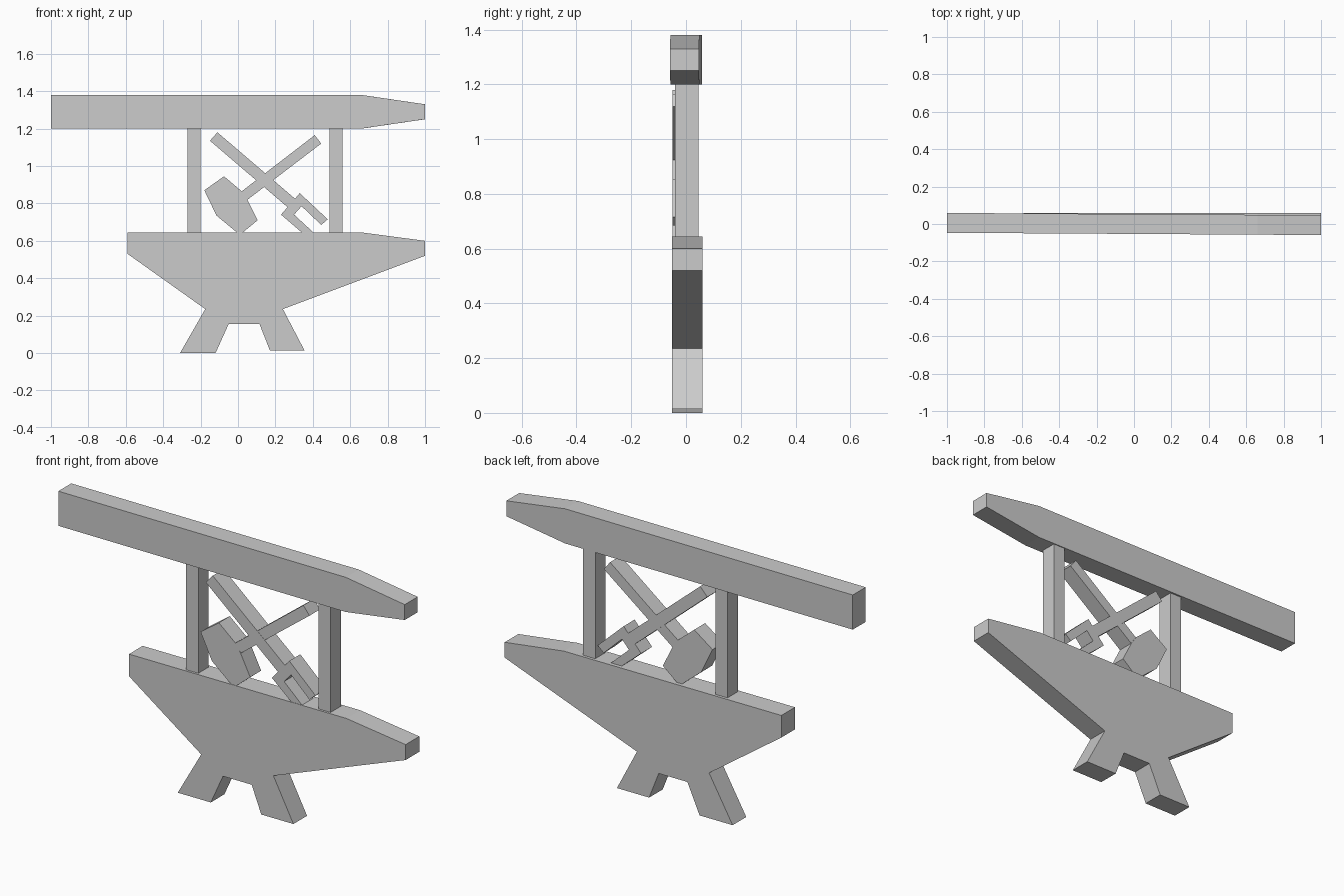
import bpy
import bmesh
from mathutils import Vector

cube = bpy.data.objects.get("Cube")
if cube:
    bpy.data.objects.remove(cube, do_unlink=True)

GREY = (0.6, 0.6, 0.6, 1.0)
grey = bpy.data.materials.new("plain grey")
grey.use_nodes = True
grey.diffuse_color = GREY
grey.node_tree.nodes["Principled BSDF"].inputs["Base Color"].default_value = GREY


def slab(name, outline, front, back, yaw=0.0):
    """Extrude an (x, z) outline from the front plane to the back plane."""
    bm = bmesh.new()
    face = bm.faces.new([bm.verts.new((x, front, z)) for x, z in outline])
    result = bmesh.ops.extrude_face_region(bm, geom=[face], use_keep_orig=True)
    moved = [g for g in result["geom"] if isinstance(g, bmesh.types.BMVert)]
    bmesh.ops.translate(bm, verts=moved, vec=Vector((0, back - front, 0)))
    bmesh.ops.recalc_face_normals(bm, faces=bm.faces)
    mesh = bpy.data.meshes.new(name)
    bm.to_mesh(mesh)
    bm.free()
    mesh.materials.append(grey)
    obj = bpy.data.objects.new(name, mesh)
    obj.rotation_euler.z = yaw
    bpy.context.collection.objects.link(obj)
    return obj


# Anvil with two splayed feet
slab("anvil", [
    (-0.59, 0.645), (0.66, 0.645), (1, 0.6), (1, 0.52), (0.24, 0.235),
    (0.355, 0.015), (0.17, 0.015), (0.115, 0.155), (-0.05, 0.155),
    (-0.12, 0), (-0.31, 0), (-0.175, 0.235), (-0.59, 0.53)], -0.052, 0.06)

# Sign beam with a tapered end, turned very slightly
slab("top_beam", [
    (-1, 1.38), (0.66, 1.38), (1, 1.33), (1, 1.25), (0.66, 1.2), (-1, 1.2)],
    -0.053, 0.053, yaw=-0.006)

# Posts between anvil and beam
for name, x in (("right_post", -0.235), ("left_post", 0.525)):
    slab(name, [(x - 0.035, 0.63), (x + 0.035, 0.63),
                (x + 0.035, 1.21), (x - 0.035, 1.21)], -0.04, 0.045)

# Crossed tools
slab("shovel_blade", [
    (-0.075, 0.945), (-0.18, 0.87), (-0.115, 0.735), (0, 0.64),
    (0.02, 0.64), (0.105, 0.71), (0.05, 0.82), (0.02, 0.865)], -0.05, 0.04)
slab("shovel_handle", [
    (0.015, 0.861), (0.41, 1.165), (0.445, 1.12), (0.047, 0.817)], -0.049, 0.038)
slab("wrench", [
    (-0.11, 1.18), (0.305, 0.825), (0.33, 0.855), (0.48, 0.715),
    (0.445, 0.685), (0.34, 0.785), (0.30, 0.74), (0.43, 0.62),
    (0.37, 0.62), (0.23, 0.74), (0.265, 0.78), (-0.15, 1.135)], -0.05, 0.04)
